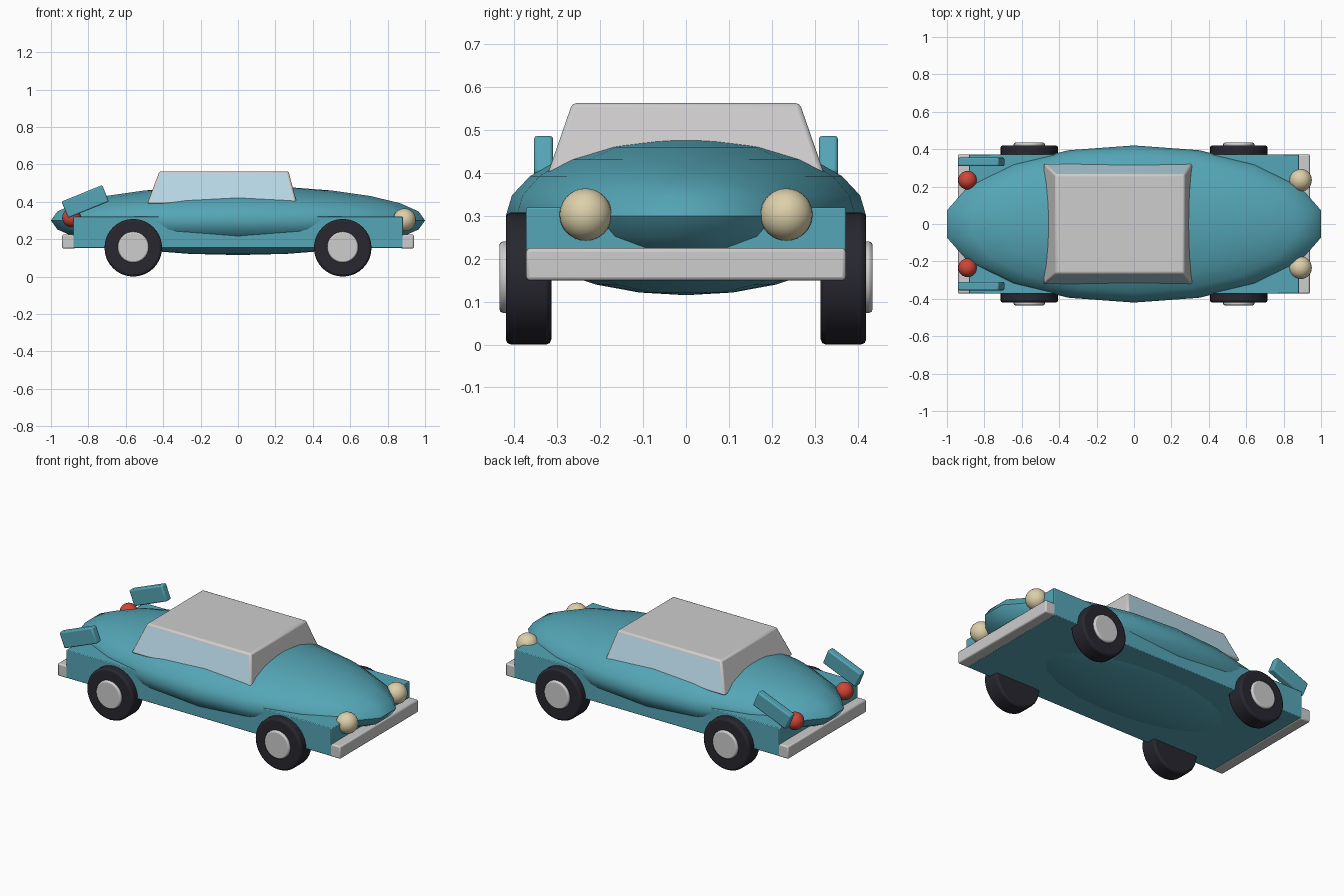
import bpy
import bmesh
from math import radians, sin
from mathutils import Matrix

default = bpy.data.objects.get("Cube")
if default:
    bpy.data.objects.remove(default, do_unlink=True)


def material(name, *rgb):
    mat = bpy.data.materials.new(name)
    mat.use_nodes = True
    mat.diffuse_color = (*rgb, 1)
    mat.node_tree.nodes["Principled BSDF"].inputs["Base Color"].default_value = (*rgb, 1)
    return mat


teal = material("teal paint", 0.09, 0.38, 0.47)
silver = material("silver trim", 0.62, 0.61, 0.61)
glass = material("pale blue glass", 0.47, 0.68, 0.78)
rubber = material("dark rubber", 0.02, 0.02, 0.028)
cream = material("cream lamp", 0.72, 0.63, 0.40)
red = material("red lamp", 0.62, 0.06, 0.04)


def add(name, bm, loc, mats, bevel=0, tilt=0):
    """Turn a bmesh into a placed, softly shaded object."""
    mesh = bpy.data.meshes.new(name)
    bmesh.ops.recalc_face_normals(bm, faces=bm.faces)
    bm.to_mesh(mesh)
    bm.free()
    for mat in mats:
        mesh.materials.append(mat)
    ob = bpy.data.objects.new(name, mesh)
    bpy.context.collection.objects.link(ob)
    ob.location = loc
    ob.rotation_euler.y = tilt
    bpy.ops.object.select_all(action='DESELECT')
    ob.select_set(True)
    bpy.context.view_layer.objects.active = ob
    bpy.ops.object.shade_smooth_by_angle(angle=radians(40))
    if bevel:
        mod = ob.modifiers.new("Soft edges", 'BEVEL')
        mod.width = bevel
        mod.segments = 2
        mod.limit_method = 'ANGLE'
    return ob


def box(name, loc, size, mat, bevel=0.0, tilt=0.0):
    bm = bmesh.new()
    bmesh.ops.create_cube(bm, size=1)
    bmesh.ops.scale(bm, vec=size, verts=bm.verts)
    return add(name, bm, loc, [mat], bevel, tilt)


def ball(name, loc, size, mat, segments=24, rings=16):
    bm = bmesh.new()
    bmesh.ops.create_uvsphere(bm, u_segments=segments, v_segments=rings, radius=1)
    bmesh.ops.scale(bm, vec=size, verts=bm.verts)
    return add(name, bm, loc, [mat])


def disc(name, loc, radius, width, mat, bevel):
    bm = bmesh.new()
    bmesh.ops.create_cone(bm, cap_ends=True, segments=32, radius1=radius,
                          radius2=radius, depth=width,
                          matrix=Matrix.Rotation(radians(90), 4, 'X'))
    return add(name, bm, loc, [mat], bevel)


# Bulging shell over a straight lower chassis
ball("body_shell", (0, 0, 0.3), (1 / sin(radians(80)), 0.42, 0.185), teal, 18, 12)
box("chassis", (0, 0, 0.236), (1.765, 0.745, 0.168), teal, 0.004)

# Cabin: tapered block with inset side windows
bm = bmesh.new()
bmesh.ops.create_cube(bm, size=1)
for v in bm.verts:
    top = v.co.z > 0
    front = v.co.x > 0
    v.co.x = (0.27 if front else -0.42) if top else (0.315 if front else -0.485)
    v.co.y *= 0.53 if top else 0.65
    v.co.z = 0.563 if top else 0.39
bm.normal_update()
sides = [f for f in bm.faces if abs(f.normal.y) > 0.7]
bmesh.ops.inset_individual(bm, faces=sides, thickness=0.02, depth=0)
for f in sides:
    f.material_index = 1
add("cabin", bm, (0, 0, 0), [silver, glass], 0.01)

# Bumpers
for end, x in (("front", 0.905), ("rear", -0.905)):
    box(end + "_bumper", (x, 0, 0.187), (0.07, 0.745, 0.075), silver, 0.008)

# Mirrored parts: lamps, tail fins, wheels
for side, s in (("left", 1), ("right", -1)):
    ball(side + "_headlight", (0.89, s * 0.234, 0.303), (0.061,) * 3, cream)
    ball(side + "_tail_light", (-0.89, s * 0.234, 0.315), (0.05,) * 3, red)
    box(side + "_tail_fin", (-0.817, s * 0.332, 0.401), (0.235, 0.045, 0.095),
        teal, 0.008, radians(-22))
    for end, x in (("front", 0.56), ("rear", -0.56)):
        disc(f"{end}_{side}_tyre", (x, s * 0.367, 0.154), 0.154, 0.106, rubber, 0.012)
        disc(f"{end}_{side}_hubcap", (x, s * 0.412, 0.157), 0.083, 0.046, silver, 0.008)
